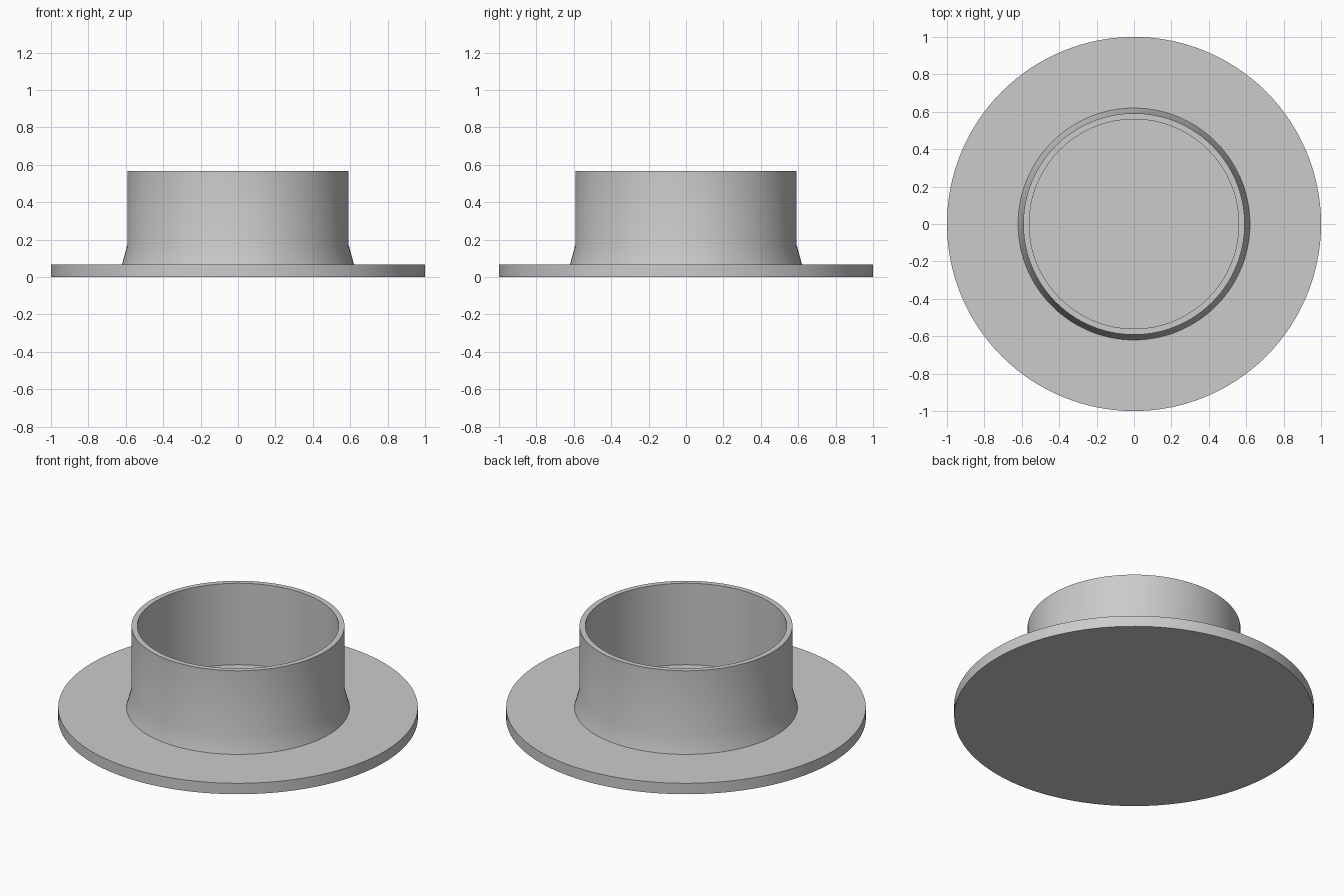
import bpy
import bmesh
import math

cube = bpy.data.objects.get("Cube")
if cube:
    bpy.data.objects.remove(cube, do_unlink=True)

SEGMENTS = 128
BASE_TOP = 0.067

grey = bpy.data.materials.new("light_grey")
grey.use_nodes = True
colour = (0.6, 0.6, 0.6, 1)
grey.diffuse_color = colour
grey.node_tree.nodes["Principled BSDF"].inputs["Base Color"].default_value = colour


def lathe(name, profile):
    """Spin a radius/height profile, listed bottom to top on the outside, around z."""
    bm = bmesh.new()
    verts = [bm.verts.new((r, 0, z)) for r, z in profile]
    edges = [bm.edges.new(pair) for pair in zip(verts, verts[1:])]
    bmesh.ops.spin(bm, geom=verts + edges, cent=(0, 0, 0), axis=(0, 0, 1),
                   angle=math.tau, steps=SEGMENTS, use_duplicate=False)
    bmesh.ops.remove_doubles(bm, verts=bm.verts, dist=0.0001)
    # The widest side face tells whether the surface is inside out
    bm.normal_update()
    side = max(bm.faces, key=lambda f: f.calc_center_median().xy.length)
    if side.normal.xy.dot(side.calc_center_median().xy) < 0:
        bmesh.ops.reverse_faces(bm, faces=bm.faces)
    mesh = bpy.data.meshes.new(name)
    bm.to_mesh(mesh)
    bm.free()
    mesh.materials.append(grey)
    obj = bpy.data.objects.new(name, mesh)
    bpy.context.collection.objects.link(obj)
    bpy.ops.object.select_all(action="DESELECT")
    obj.select_set(True)
    bpy.context.view_layer.objects.active = obj
    bpy.ops.object.shade_smooth_by_angle(angle=math.radians(30))
    return obj


# Flat round base
lathe("base_flange", [(0, 0), (1, 0), (1, BASE_TOP), (0, BASE_TOP)])

# Open tube with a flared foot, resting on the base
lathe("collar", [(0.62, BASE_TOP), (0.592, 0.17), (0.592, 0.567),
                 (0.56, 0.567), (0.56, BASE_TOP)])
